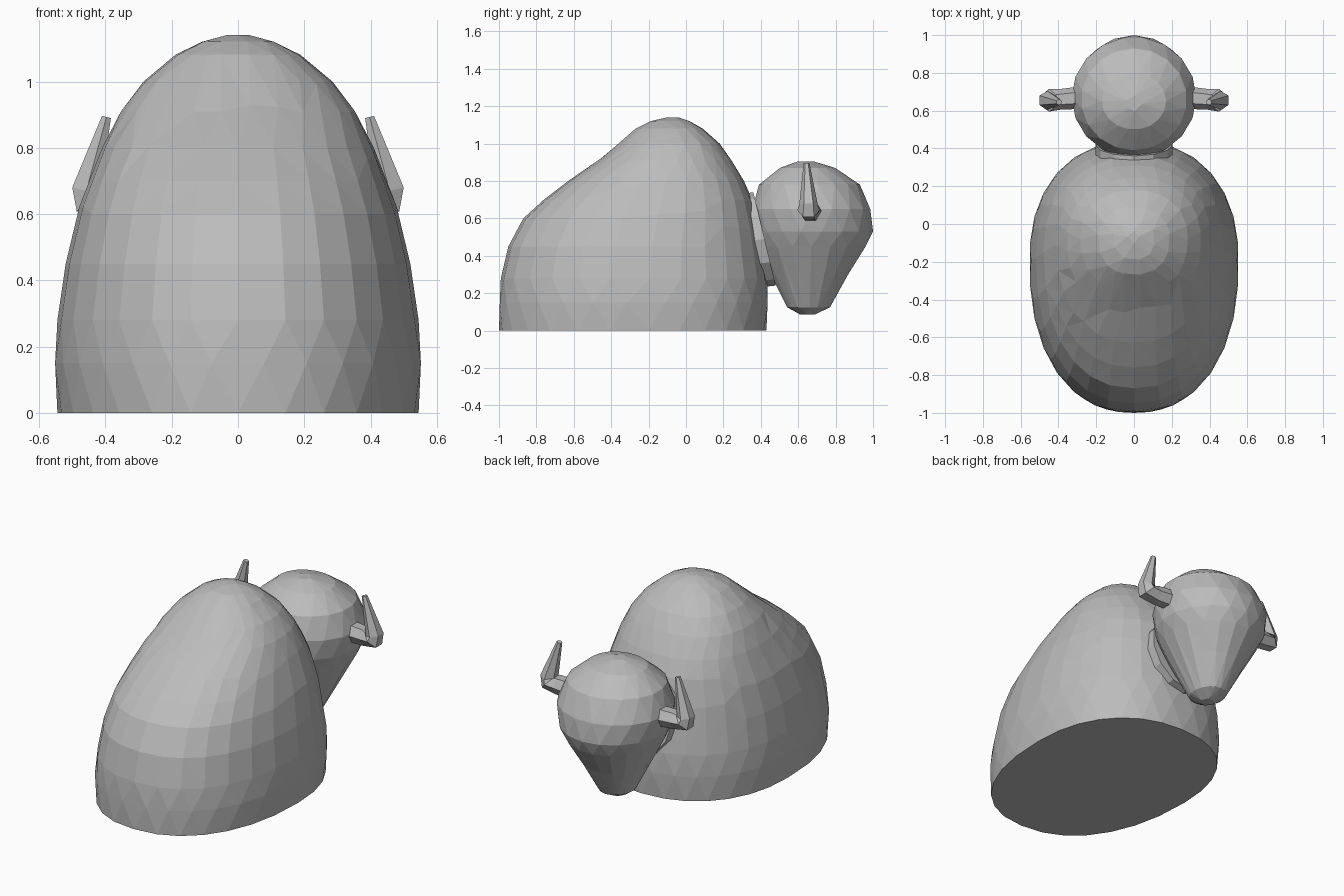
import bpy, bmesh
from math import sin, cos, pi, copysign
from mathutils import Vector

cube = bpy.data.objects.get("Cube")
if cube:
    bpy.data.objects.remove(cube)

grey = bpy.data.materials.new("plain grey")
grey.use_nodes = True
colour = (0.5, 0.5, 0.5, 1)
grey.diffuse_color = colour
grey.node_tree.nodes["Principled BSDF"].inputs["Base Color"].default_value = colour


def loft(name, rings):
    """Skin a list of equal-length point rings and cap both ends."""
    bm = bmesh.new()
    loops = [[bm.verts.new(p) for p in ring] for ring in rings]
    n = len(loops[0])
    for a, b in zip(loops, loops[1:]):
        for i in range(n):
            j = (i + 1) % n
            bm.faces.new((a[i], a[j], b[j], b[i]))
    bm.faces.new(loops[0][::-1])
    bm.faces.new(loops[-1])
    bmesh.ops.recalc_face_normals(bm, faces=bm.faces)
    mesh = bpy.data.meshes.new(name)
    bm.to_mesh(mesh)
    bm.free()
    mesh.materials.append(grey)
    obj = bpy.data.objects.new(name, mesh)
    bpy.context.collection.objects.link(obj)
    return obj


def facet(obj, ratio):
    mod = obj.modifiers.new("facets", "DECIMATE")
    mod.ratio = ratio
    mod.use_collapse_triangulate = True


def oval(z, back, front, half_width, widest, n, power=2.0):
    """Level egg-shaped ring, widest at the given y."""
    ring = []
    for i in range(n):
        a = 2 * pi * (i + 0.5 * (z * 10 % 2 > 1)) / n
        c, s = [copysign(abs(v) ** (2 / power), v) for v in (cos(a), sin(a))]
        reach = front - widest if s > 0 else widest - back
        ring.append((half_width * c, widest + reach * s, z))
    return ring


def disc(centre, axis, radius, n, stretch=1.0):
    """Ring facing along an axis lying in a plane; stretch acts across it."""
    axis = Vector(axis).normalized()
    side = Vector((0, 1, 0)) if abs(axis.y) < 0.5 else Vector((1, 0, 0))
    up = axis.cross(side).normalized()
    return [Vector(centre) + radius * (side * cos(2 * pi * i / n)
            + up * stretch * sin(2 * pi * i / n)) for i in range(n)]


# Humped body: height, back, front, half width, widest y
body_rings = [
    (0.00, -1.00, 0.43, 0.545, -0.20),
    (0.15, -1.00, 0.44, 0.555, -0.20),
    (0.28, -0.99, 0.435, 0.545, -0.19),
    (0.45, -0.95, 0.41, 0.52, -0.18),
    (0.60, -0.87, 0.38, 0.485, -0.15),
    (0.70, -0.76, 0.355, 0.45, -0.13),
    (0.80, -0.63, 0.31, 0.41, -0.11),
    (0.91, -0.47, 0.245, 0.355, -0.09),
    (1.00, -0.36, 0.18, 0.285, -0.08),
    (1.08, -0.27, 0.09, 0.19, -0.08),
    (1.12, -0.19, 0.02, 0.11, -0.08),
    (1.14, -0.10, -0.04, 0.03, -0.07),
]
body = loft("body", [oval(*r, 28, 2.25) for r in body_rings])
facet(body, 0.75)

# Head tapering down to the muzzle
head_rings = [
    (0.085, 0.61, 0.69, 0.04, 0.65),
    (0.125, 0.54, 0.77, 0.10, 0.65),
    (0.30, 0.45, 0.87, 0.19, 0.66),
    (0.45, 0.38, 0.965, 0.27, 0.67),
    (0.53, 0.36, 1.00, 0.31, 0.67),
    (0.65, 0.35, 0.99, 0.33, 0.67),
    (0.78, 0.39, 0.93, 0.28, 0.66),
    (0.87, 0.50, 0.80, 0.17, 0.65),
    (0.905, 0.60, 0.68, 0.04, 0.64),
]
head = loft("head", [oval(*r, 18) for r in head_rings])
facet(head, 0.8)

# Short tilted neck between body and head
tilt = (0, 1, 0.24)
loft("neck", [disc((0, y, z), tilt, 0.205, 12, 1.25)
              for y, z in ((0.33, 0.48), (0.42, 0.49))])

# Bent horns, mirrored
horn_rings = [
    ((0.27, 0.67, 0.64), (1, 0, 0), 0.06),
    ((0.39, 0.66, 0.64), (1, 0, 0), 0.055),
    ((0.45, 0.655, 0.645), (1, 0, 1), 0.06),
    ((0.458, 0.655, 0.67), (-0.25, 0, 1), 0.05),
    ((0.397, 0.645, 0.893), (-0.25, 0, 1), 0.016),
]
for side, name in ((1, "left_horn"), (-1, "right_horn")):
    loft(name, [[(side * p.x, p.y, p.z) for p in disc(c, d, r, 6)]
                for c, d, r in horn_rings])
